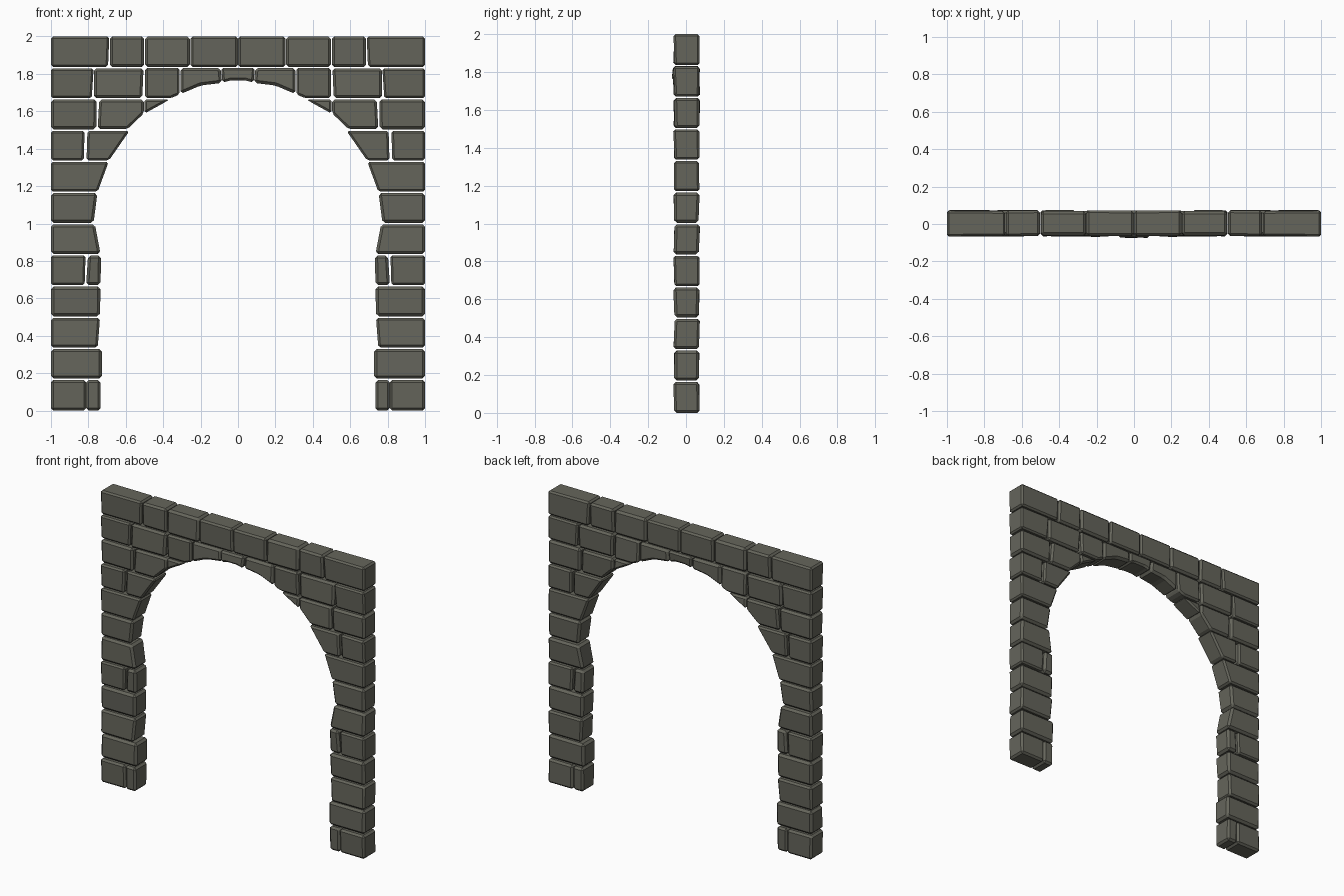
import bpy, bmesh, random

if "Cube" in bpy.data.objects:
    bpy.data.objects.remove(bpy.data.objects["Cube"])

random.seed(4)
H = 1 / 6                      # course height
FRONT, BACK = -0.063, 0.070

stone = bpy.data.materials.new("grey_stone")
stone.diffuse_color = (0.13, 0.13, 0.105, 1)
stone.use_nodes = True
stone.node_tree.nodes["Principled BSDF"].inputs["Base Color"].default_value = stone.diffuse_color


def add_block(bm, outline, front=FRONT, back=BACK):
    """Extrude an x-z outline along y, roughen it and chamfer the edges."""
    tmp = bmesh.new()
    rings = []
    for y in (front, back):
        slope = random.uniform(-0.004, 0.004)
        zs = [p[1] for p in outline]
        mid = (min(zs) + max(zs)) / 2
        rings.append([tmp.verts.new((x, y + (slope if z > mid else -slope)
                                     + random.uniform(-0.002, 0.002), z))
                      for x, z in outline])
    a, b = rings
    n = len(outline)
    tmp.faces.new(a)
    tmp.faces.new(b[::-1])
    for i in range(n):
        j = (i + 1) % n
        tmp.faces.new((a[j], a[i], b[i], b[j]))
    bmesh.ops.recalc_face_normals(tmp, faces=tmp.faces[:])
    bmesh.ops.bevel(tmp, geom=tmp.edges[:], offset=random.uniform(0.010, 0.015),
                    segments=1, profile=0.5, affect='EDGES', clamp_overlap=True)
    me = bpy.data.meshes.new("tmp")
    tmp.to_mesh(me)
    tmp.free()
    bm.from_mesh(me)
    bpy.data.meshes.remove(me)


def finish(name, bm, mirror=True):
    me = bpy.data.meshes.new(name)
    bm.to_mesh(me)
    bm.free()
    me.materials.append(stone)
    ob = bpy.data.objects.new(name, me)
    bpy.context.collection.objects.link(ob)
    if mirror:
        mod = ob.modifiers.new("mirror", 'MIRROR')
        mod.use_mirror_merge = False


def quad(row, x0, x1_low, x1_top=None, x0_top=None):
    """Four-sided stone filling the height of a course."""
    z0 = row * H + (0.004 if row else 0)
    z1 = (row + 1) * H - (0.004 if row < 11 else 0)
    x1_top = x1_low if x1_top is None else x1_top
    x0_top = x0 if x0_top is None else x0_top
    return [(x0, z0), (x1_low, z0), (x1_top, z1), (x0_top, z1)]


# Left half of every course, bottom to top
courses = [
    [quad(0, -1, -0.812), quad(0, -0.812, -0.735)],
    [quad(1, -1, -0.728, -0.728)],
    [quad(2, -1, -0.75, -0.738)],
    [quad(3, -1, -0.738, -0.735)],
    [quad(4, -1, -0.82, -0.815), quad(4, -0.812, -0.735, -0.732, -0.802)],
    [quad(5, -1, -0.735, -0.765)],
    [quad(6, -1, -0.772, -0.752)],
    [quad(7, -1, -0.75, -0.692)],
    [quad(8, -1, -0.825, -0.820), quad(8, -0.81, -0.69, -0.58, -0.805)],
    [quad(9, -1, -0.758, -0.755),
     [(-0.75, 1.505), (-0.59, 1.505), (-0.503, 1.59), (-0.503, 1.662), (-0.742, 1.662)],
     [(-0.5, 1.588), (-0.40, 1.643), (-0.365, 1.664), (-0.5, 1.664)]],
    [quad(10, -1, -0.782, -0.772),
     quad(10, -0.77, -0.512, -0.505),
     [(-0.497, 1.67), (-0.36, 1.67), (-0.312, 1.69), (-0.312, 1.832), (-0.497, 1.832)],
     [(-0.308, 1.692), (-0.2, 1.738), (-0.085, 1.752), (-0.093, 1.832), (-0.308, 1.832)]],
    [quad(11, -1, -0.695, -0.688), quad(11, -0.685, -0.502),
     quad(11, -0.498, -0.257), quad(11, -0.253, -0.001)],
]
for i, blocks in enumerate(courses):
    bm = bmesh.new()
    for outline in blocks:
        add_block(bm, outline)
    part = "pier" if i < 6 else "arch" if i < 11 else "top"
    finish(f"{part}_course_{i + 1}", bm)

# Keystone, standing slightly proud of the front
bm = bmesh.new()
add_block(bm, [(-0.083, 1.753), (-0.04, 1.766), (0.04, 1.766), (0.083, 1.753),
               (0.09, 1.832), (-0.09, 1.832)], front=-0.071)
finish("keystone", bm, mirror=False)
